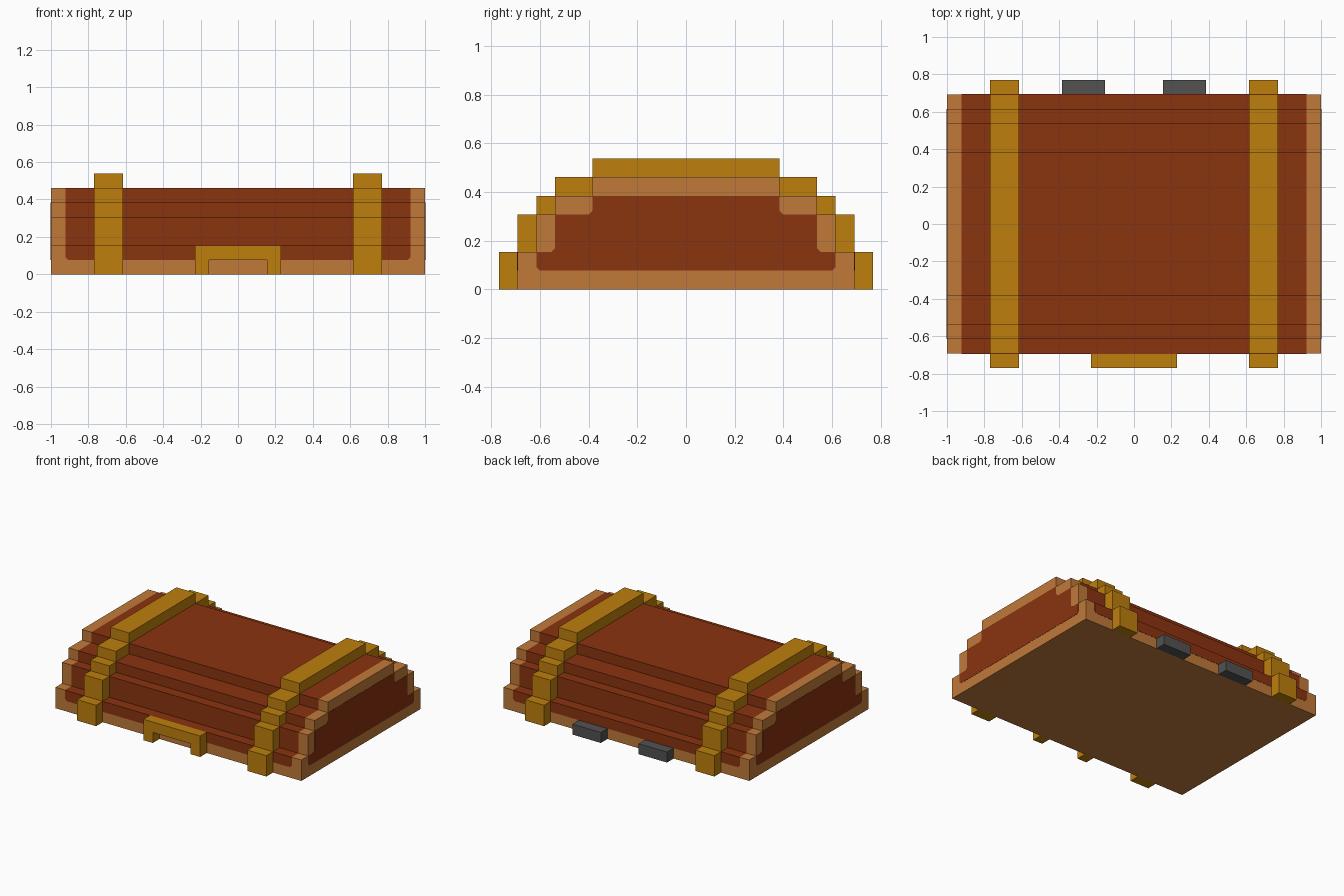
import bpy
import bmesh
from mathutils import Vector

cube = bpy.data.objects.get("Cube")
if cube:
    bpy.data.objects.remove(cube, do_unlink=True)

U = 1 / 13        # block unit: the lid is 26 units long
C = 0.2           # corner cut of the painted panels, in units
T = 0.02          # panel relief, in units


def material(name, rgb):
    m = bpy.data.materials.new(name)
    m.use_nodes = True
    m.diffuse_color = (*rgb, 1)
    m.node_tree.nodes["Principled BSDF"].inputs["Base Color"].default_value = (*rgb, 1)
    return m


RED = material("red brown wood", (0.254, 0.033, 0.0045))
TRIM = material("light wood trim", (0.533, 0.195, 0.042))
GOLD = material("gold", (0.515, 0.212, 0.004))
STEEL = material("dark steel", (0.084, 0.084, 0.084))


def mirrored(half):
    """Close a right-hand half profile with its mirror image."""
    return half + [(-a, b) for a, b in reversed(half)]


def extrude(name, profile, start, end, axis, mats, cuts=(), rule=None):
    """Extrude a 2D profile along x (profile in y, z) or y (profile in x, z)."""
    bm = bmesh.new()
    place = (lambda a, b, d: (d, a, b)) if axis == 'x' else (lambda a, b, d: (a, d, b))
    face = bm.faces.new([bm.verts.new(Vector(place(a, b, start)) * U) for a, b in profile])
    made = bmesh.ops.extrude_face_region(bm, geom=[face])["geom"]
    shift = Vector(place(0, 0, end - start)) * U
    bmesh.ops.translate(bm, vec=shift, verts=[g for g in made if isinstance(g, bmesh.types.BMVert)])
    for x in cuts:
        geom = bm.verts[:] + bm.edges[:] + bm.faces[:]
        bmesh.ops.bisect_plane(bm, geom=geom, plane_co=(x * U, 0, 0), plane_no=(1, 0, 0))
    bmesh.ops.recalc_face_normals(bm, faces=bm.faces[:])
    bm.normal_update()
    if rule:
        for f in bm.faces:
            f.material_index = rule(f)
    mesh = bpy.data.meshes.new(name)
    bm.to_mesh(mesh)
    bm.free()
    for m in mats:
        mesh.materials.append(m)
    obj = bpy.data.objects.new(name, mesh)
    bpy.context.collection.objects.link(obj)
    return obj


# Stepped lid: red boards between the end trims, trim on the lowest step and underside
def lid_colour(f):
    c = f.calc_center_median() / U
    lowest_riser = c.z < 1.5
    return 0 if abs(c.x) < 12 and not lowest_riser else 1


steps = [(9, 0), (9, 2), (8, 2), (8, 4), (7, 4), (7, 5), (5, 5), (5, 6)]
extrude("lid", mirrored(steps), -13, 13, 'x', [RED, TRIM], (-12, 12), lid_colour)

# Painted panels on the ends, following the steps
end_panel = mirrored([(8 - C, 1), (8, 1 + C), (8, 2), (7 + C, 2), (7, 2 + C),
                      (7, 4), (5 + C, 4), (5, 4 + C), (5, 5)])
# Painted panels on the lowest step, front and back
low_panel = mirrored([(12 - C, 1), (12, 1 + C), (12, 2)])
for s, end_name, side_name in ((-1, "right", "front"), (1, "left", "back")):
    extrude(end_name + "_end_panel", end_panel, s * 13, s * (13 + T), 'x', [RED])
    extrude(side_name + "_lower_panel", low_panel, s * 9, s * (9 + T), 'y', [RED])

# Two straps wrapping over the steps
outer = [(10, 0), (10, 2), (9, 2), (9, 4), (8, 4), (8, 5), (7, 5), (7, 6), (5, 6), (5, 7)]
strap = mirrored(outer) + list(reversed(mirrored(steps)))
strap = strap[:len(outer) * 2] + [(-a, b) for a, b in mirrored(steps)]
for s, side in ((-1, "right"), (1, "left")):
    extrude(side + "_strap", strap, s * 8, s * 10, 'x', [GOLD])
    # Hinge blocks on the back
    hinge = [(s * 2, 0), (s * 5, 0), (s * 5, 1), (s * 2, 1)]
    extrude(side + "_hinge", hinge, 9, 10, 'y', [STEEL])

# Arched latch on the front
latch = mirrored([(2, 1), (2, 0), (3, 0), (3, 2)])
extrude("latch", latch, -10, -9, 'y', [GOLD])
